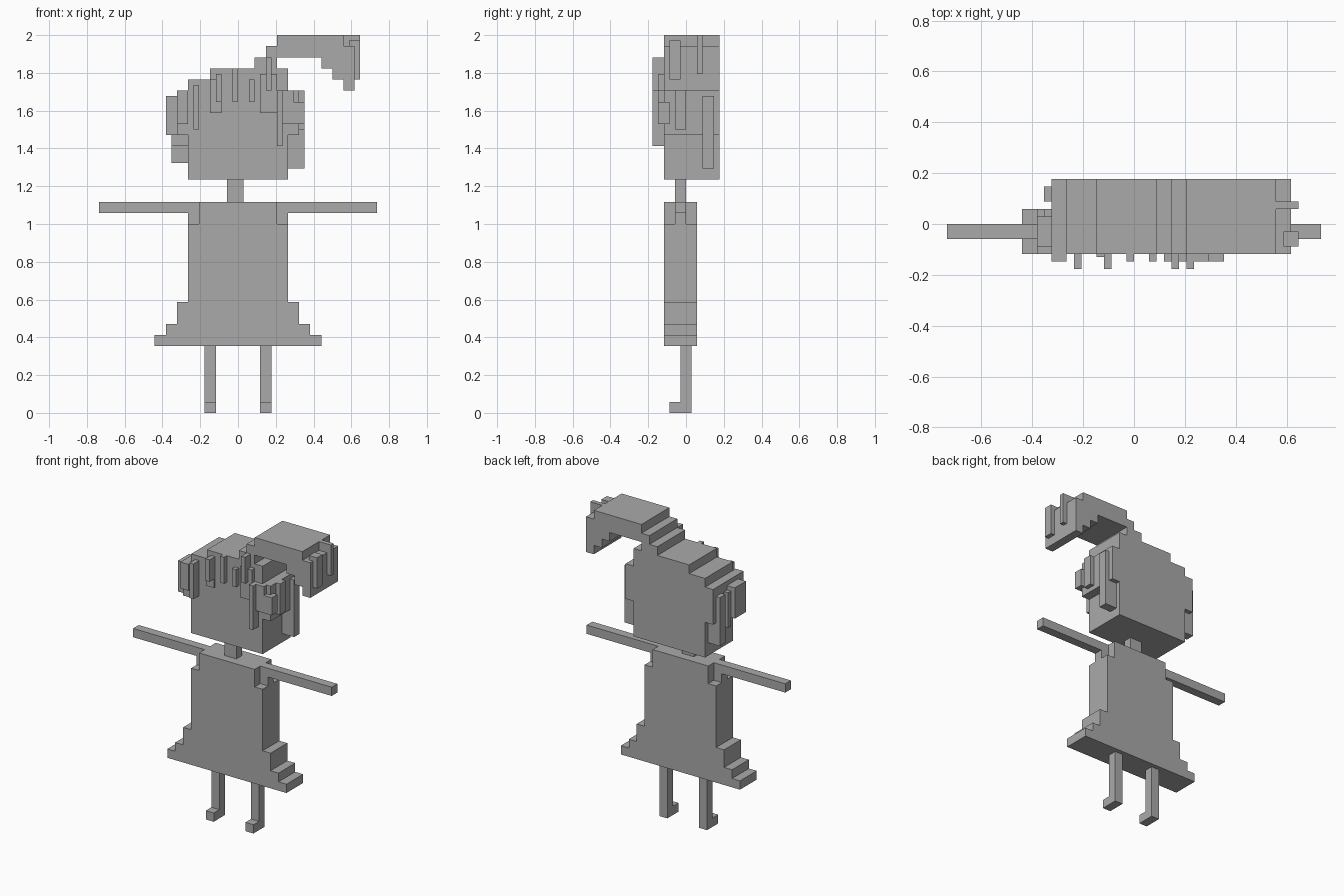
import bpy
import bmesh

UNIT = 2 / 34          # one block of the blocky grid

default_cube = bpy.data.objects.get("Cube")
if default_cube:
    bpy.data.objects.remove(default_cube, do_unlink=True)

grey = bpy.data.materials.new("plain_grey")
grey.use_nodes = True
colour = (0.4, 0.4, 0.4, 1)
grey.diffuse_color = colour
grey.node_tree.nodes["Principled BSDF"].inputs["Base Color"].default_value = colour


def finish(name, bm):
    """Scale the blocks to size and link the part."""
    bmesh.ops.recalc_face_normals(bm, faces=bm.faces)
    bmesh.ops.scale(bm, vec=(UNIT, UNIT, UNIT), verts=bm.verts)
    mesh = bpy.data.meshes.new(name)
    bm.to_mesh(mesh)
    bm.free()
    mesh.materials.append(grey)
    part = bpy.data.objects.new(name, mesh)
    bpy.context.collection.objects.link(part)
    return part


def box(name, x, y, z):
    """Block spanning the given (low, high) pairs."""
    bm = bmesh.new()
    bmesh.ops.create_cube(bm, size=1)
    for vert in bm.verts:
        vert.co = [span[0] if c < 0 else span[1]
                   for c, span in zip(vert.co, (x, y, z))]
    return finish(name, bm)


def stepped(name, y, x, z, path):
    """Extrude a stepped outline whose path alternates new x and new z."""
    points = [(x, z)]
    for i, value in enumerate(path):
        if i % 2 == 0:
            x = value
        else:
            z = value
        points.append((x, z))
    bm = bmesh.new()
    face = bm.faces.new([bm.verts.new((px, y[0], pz)) for px, pz in points])
    extruded = bmesh.ops.extrude_face_region(bm, geom=[face])
    moved = [g for g in extruded["geom"] if isinstance(g, bmesh.types.BMVert)]
    bmesh.ops.translate(bm, vec=(0, y[1] - y[0], 0), verts=moved)
    return finish(name, bm)


# Dress with stepped skirt and narrow upper body
half = [7.5, 7, 6.5, 8, 5.5, 10, 4.5, 17, 3.5, 19]
mirrored = [-v if i % 2 == 0 else v for i, v in enumerate(half)]
back_down = mirrored[::-1]                       # top to bottom on the other side
stepped("dress", (-2, 1), -7.5, 6, half + back_down[1:])

# Limbs, mirrored
for side, sign in (("left", 1), ("right", -1)):
    def across(low, high):
        return sorted((sign * low, sign * high))
    box(side + "_shoulder", across(3.5, 4.5), (-1, 0), (17, 19))
    box(side + "_arm", across(4.5, 12.5), (-1, 0), (18, 19))
    box(side + "_leg", across(2, 3), (-0.5, 0.5), (0, 6))
    box(side + "_foot", across(2, 3), (-1.5, -0.5), (0, 1))

box("neck", (-1, 0.5), (-1, 0), (19, 21))

# Head, hair cap and curling ponytail as one stepped outline
stepped("head_and_ponytail", (-2, 3), -4.5, 21, [
    4.5, 25, 5.5, 29, 4.5, 31, 3.5, 32,          # left side of the head
    7.5, 31, 8.5, 30, 9.5, 29, 10.5, 33,         # underside and tip of the tail
    9.5, 34, 3.5, 33, 2.5, 32, 1.5, 31,          # tail top down to the crown
    -2.5, 30, -4.5, 29, -5.5, 25, -4.5])         # right side of the head

# Fringe locks: x span, front y, z span
fringe = [
    (-5.5, -4.5, -2.5, 26, 29), (-4, -3.5, -3, 25.5, 29.5),
    (-2.5, -1.5, -2.2, 27, 30), (-2, -1.5, -3, 28, 30.5),
    (-0.5, 0, -2.5, 28, 31), (1, 1.5, -2.5, 28, 30),
    (2, 3.5, -2.5, 27, 30.5), (2.5, 3, -3, 29, 32),
    (3.5, 5, -2.5, 26, 29), (3.5, 4, -3, 24, 29),
]
for i, (left, right, front, low, high) in enumerate(fringe):
    box(f"fringe_lock_{i}", (left, right), (front, -2), (low, high))

# Side locks: x span, y span, z span
locks = {
    "left_back_lock": ((4.5, 6), (1.5, 2.5), (22, 28.5)),
    "left_middle_lock": ((5.5, 6), (-1, 0), (25.5, 29)),
    "left_front_lock": ((5, 6), (-2.5, -1.5), (26, 28)),
    "right_back_lock": ((-6, -4.5), (1.5, 2.5), (22.5, 28)),
    "right_middle_lock": ((-6, -4.5), (0.5, 1), (24, 28)),
    "right_front_lock": ((-6.5, -5.5), (-1.5, 0.5), (25, 28.5)),
    "tail_back_lock": ((9.5, 11), (1, 1.5), (30.5, 34)),
    "tail_front_lock": ((10, 11), (-1.5, -0.5), (30, 33.5)),
}
for name, spans in locks.items():
    box(name, *spans)
